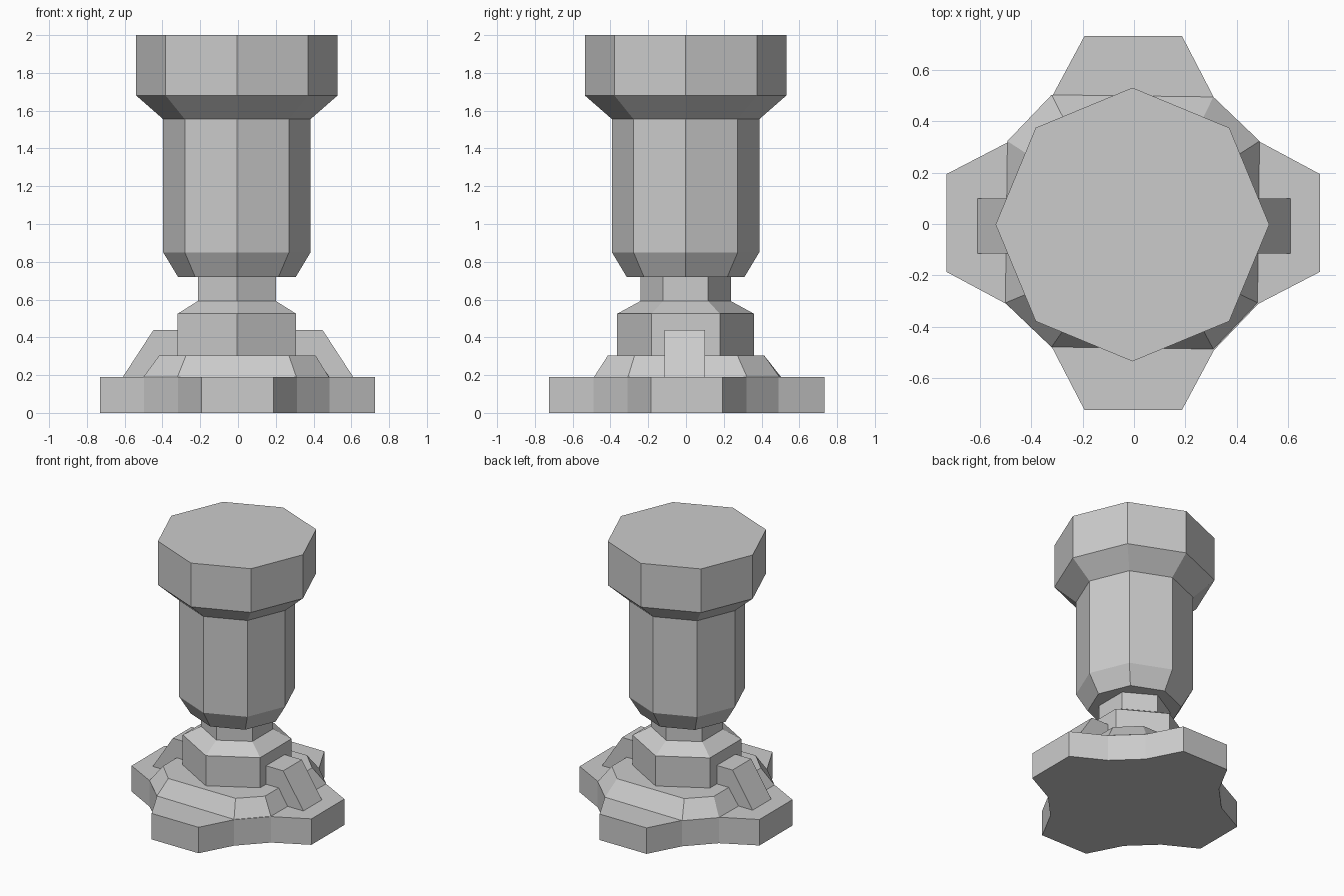
import bpy
import bmesh
from math import cos, sin, pi

cube = bpy.data.objects.get("Cube")
if cube:
    bpy.data.objects.remove(cube, do_unlink=True)

grey = bpy.data.materials.new("stone_grey")
grey.use_nodes = True
colour = (0.6, 0.6, 0.6, 1)
grey.diffuse_color = colour
grey.node_tree.nodes["Principled BSDF"].inputs["Base Color"].default_value = colour


def loft(name, rings):
    """Closed flat-shaded solid through matching rings of 3D points."""
    bm = bmesh.new()
    loops = [[bm.verts.new(p) for p in ring] for ring in rings]
    n = len(loops[0])
    for low, high in zip(loops, loops[1:]):
        for i in range(n):
            j = (i + 1) % n
            bm.faces.new((low[i], low[j], high[j], high[i]))
    bm.faces.new(loops[0][::-1])
    bm.faces.new(loops[-1])
    bmesh.ops.recalc_face_normals(bm, faces=bm.faces)
    mesh = bpy.data.meshes.new(name)
    bm.to_mesh(mesh)
    bm.free()
    mesh.materials.append(grey)
    obj = bpy.data.objects.new(name, mesh)
    bpy.context.collection.objects.link(obj)
    return obj


def turned(name, sides, profile, cx=-0.006, cy=-0.002):
    """Polygonal column with a corner facing front; profile is (radius, z)."""
    angles = [2 * pi * i / sides + pi / 2 for i in range(sides)]
    return loft(name, [[(cx + r * cos(a), cy + r * sin(a), z) for a in angles]
                       for r, z in profile])


def four_way(points, z, cx=-0.006, cy=0.008):
    """Repeat a run of outline points at each quarter turn."""
    ring = []
    for _ in range(4):
        ring += [(cx + x, cy + y, z) for x, y in points]
        points = [(-y, x) for x, y in points]
    return ring


# Four-armed foot plate
arm = [(0.728, -0.19), (0.728, 0.19), (0.495, 0.315), (0.315, 0.487)]
loft("foot_plate", [four_way(arm, z, -0.003, 0.004) for z in (0, 0.19)])

# Bevelled step above the foot plate
loft("foot_step", [four_way([(0.495, 0.315), (0.315, 0.487)], 0.19),
                   four_way([(0.413, 0.272), (0.272, 0.413)], 0.305, -0.003, 0)])

# Hexagonal hub and neck
turned("hub", 6, [(0.362, 0.3), (0.362, 0.525), (0.239, 0.592), (0.239, 0.73)])

# Octagonal shaft flaring into the head
turned("shaft_and_head", 8, [(0.312, 0.72), (0.39, 0.85), (0.39, 1.555),
                             (0.533, 1.68), (0.533, 2.0)])

# Sloped braces on both sides of the hub
brace = [(0.2, 0.19), (0.61, 0.19), (0.447, 0.44), (0.2, 0.44)]
for name, side in (("left_brace", 1), ("right_brace", -1)):
    loft(name, [[(side * x, y, z) for x, z in brace] for y in (-0.115, 0.1)])
